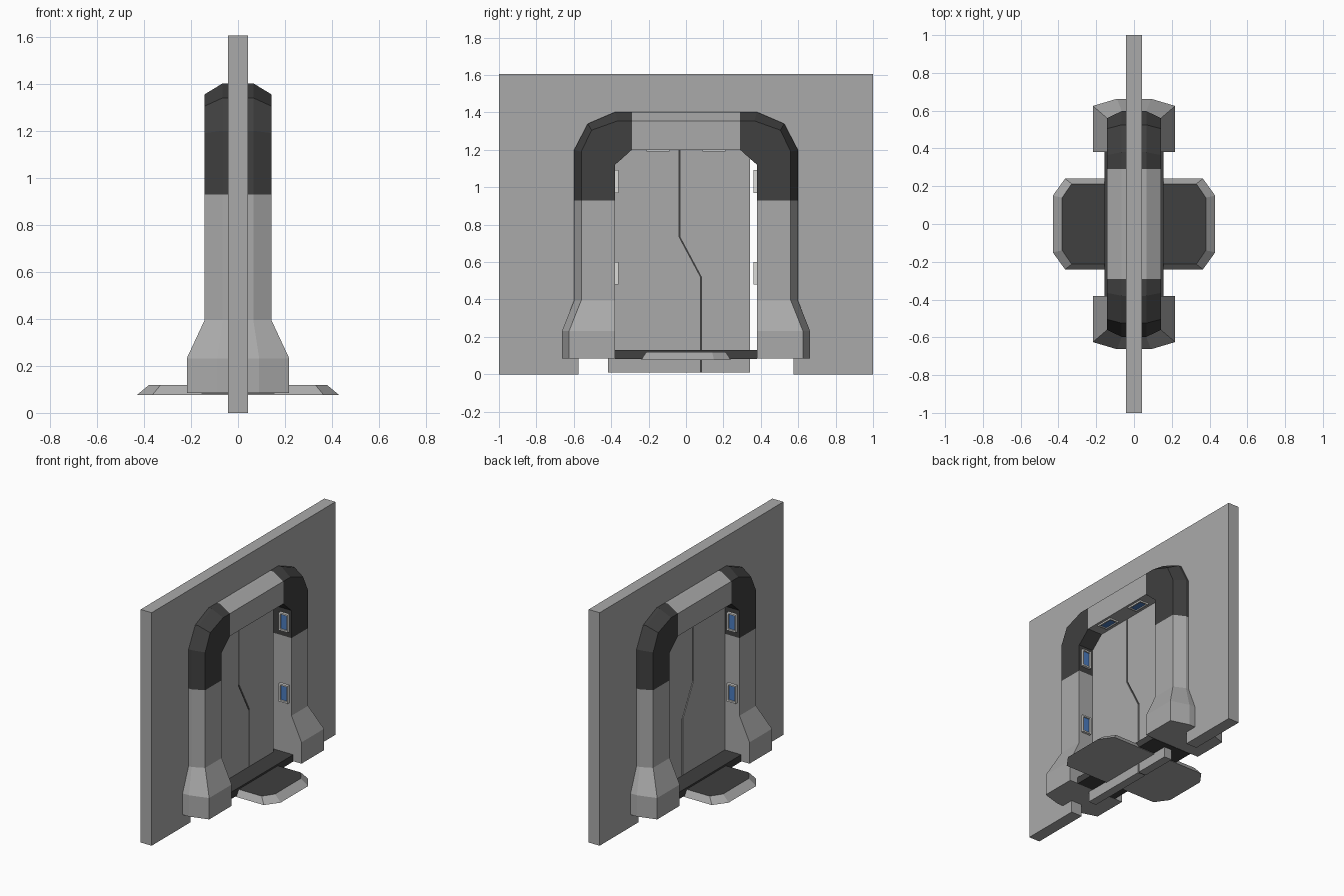
import bpy, bmesh
from mathutils import Vector

cube = bpy.data.objects.get("Cube")
if cube:
    bpy.data.objects.remove(cube, do_unlink=True)


def material(name, rgb):
    m = bpy.data.materials.new(name)
    m.use_nodes = True
    m.diffuse_color = (*rgb, 1)
    bsdf = next(n for n in m.node_tree.nodes if n.type == 'BSDF_PRINCIPLED')
    bsdf.inputs["Base Color"].default_value = (*rgb, 1)
    return m


GREY = material("mid grey", (0.40, 0.40, 0.40))
DARK = material("charcoal", (0.05, 0.05, 0.05))
PALE = material("pale frame", (0.72, 0.72, 0.70))
BLUE = material("blue glass", (0.07, 0.20, 0.52))


def finish(name, bm, *mats):
    bmesh.ops.recalc_face_normals(bm, faces=bm.faces)
    me = bpy.data.meshes.new(name)
    bm.to_mesh(me)
    bm.free()
    for m in mats:
        me.materials.append(m)
    ob = bpy.data.objects.new(name, me)
    bpy.context.collection.objects.link(ob)
    return ob


def loft(bm, rings, indices):
    """Closed skin through rings of points; indices colour each span."""
    vs = [[bm.verts.new(p) for p in r] for r in rings]
    n = len(vs[0])
    for a, b, mi in zip(vs, vs[1:], indices):
        for i in range(n):
            j = (i + 1) % n
            bm.faces.new((a[i], a[j], b[j], b[i])).material_index = mi
    bm.faces.new(vs[0])
    bm.faces.new(vs[-1]).material_index = indices[-1]


def slab(name, outline, half, mat):
    """Outline in (y, z), given thickness across x."""
    bm = bmesh.new()
    loft(bm, [[(x, y, z) for y, z in outline] for x in (-half, half)], [0])
    return finish(name, bm, mat)


# Wall with a doorway cut up from its lower edge
half_wall = [(1, 0), (1, 1.605), (-1, 1.605), (-1, 0)]
opening = [(-0.575, 0), (-0.575, 1.2), (-0.36, 1.36),
           (0.36, 1.36), (0.575, 1.2), (0.575, 0)]
slab("wall", half_wall + opening, 0.042, GREY)

# Door frame: inner, shoulder and outer (y, z), then half widths in x
stations = [
    ((0.38, 0.085), (0.625, 0.085), (0.663, 0.085), 0.218, 0.09),
    ((0.38, 0.232), (0.625, 0.232), (0.663, 0.232), 0.218, 0.09),
    ((0.38, 0.395), (0.56, 0.395), (0.598, 0.395), 0.142, 0.065),
    ((0.38, 0.93), (0.56, 0.93), (0.598, 0.93), 0.142, 0.065),
    ((0.38, 1.12), (0.56, 1.19), (0.598, 1.2), 0.142, 0.065),
    ((0.345, 1.15), (0.505, 1.305), (0.525, 1.34), 0.142, 0.065),
    ((0.31, 1.182), (0.365, 1.355), (0.38, 1.402), 0.142, 0.065),
    ((0.29, 1.2), (0.29, 1.355), (0.29, 1.402), 0.142, 0.065),
]


def ring(s, side):
    inner, mid, outer, w, tip = s
    pts = [(w, inner), (w, mid), (tip, outer),
           (-tip, outer), (-w, mid), (-w, inner)]
    return [(x, side * y, z) for x, (y, z) in pts]


bm = bmesh.new()
rings = [ring(s, 1) for s in stations] + [ring(s, -1) for s in reversed(stations)]
spans = [0, 0, 0, 1, 1, 1, 1]
loft(bm, rings, spans + [0] + spans[::-1])
finish("door_frame", bm, GREY, DARK)

# Two door leaves with a stepped seam, and a dark seal between them
seam = [(-0.035, 1.25), (-0.035, 0.735), (0.08, 0.52), (0.08, 0.01)]
GAP = 0.005
left_edge = [(y - GAP, z) for y, z in seam]
right_edge = [(y + GAP, z) for y, z in seam]
slab("door_leaf_front", left_edge + [(-0.417, 0.01), (-0.417, 1.25)], 0.03, GREY)
slab("door_leaf_back", right_edge + [(0.342, 0.01), (0.342, 1.25)], 0.03, GREY)
slab("door_seal", left_edge + right_edge[::-1], 0.022, DARK)

# Sill across the doorway
slab("sill", [(-0.38, 0.083), (0.38, 0.083), (0.38, 0.13), (-0.38, 0.13)], 0.155, DARK)


# Step plates on both sides: bevelled rim in grey, dark tread on top
def plate_ring(side, x, cx, y, cy, z):
    pts = [(0.03, -y), (cx, -y), (x, -cy), (x, cy), (cx, y), (0.03, y)]
    return [(side * px, py, z) for px, py in pts]


for side, label in ((1, "left"), (-1, "right")):
    bm = bmesh.new()
    loft(bm, [plate_ring(side, 0.43, 0.365, 0.24, 0.15, 0.076),
              plate_ring(side, 0.38, 0.33, 0.213, 0.14, 0.118)], [0])
    bm.faces.ensure_lookup_table()
    bm.faces[-1].material_index = 1
    finish("step_" + label, bm, GREY, DARK)


# Lamps: pale frame with a recessed blue pane
def lamp(name, centre, along, normal, depth):
    along, normal, centre = Vector(along), Vector(normal), Vector(centre)
    across = Vector((1, 0, 0))
    bm = bmesh.new()
    rect = [(-1, -1), (1, -1), (1, 1), (-1, 1)]
    steps = [(0.035, 0.061, -0.004), (0.035, 0.061, depth),
             (0.025, 0.051, depth), (0.025, 0.051, depth * 0.4)]
    loft(bm, [[centre + across * a * w + along * b * h + normal * d
               for a, b in rect] for w, h, d in steps], [0, 0, 0])
    bm.faces.ensure_lookup_table()
    bm.faces[-1].material_index = 1
    finish(name, bm, PALE, BLUE)


for sx, label in ((1, "left"), (-1, "right")):
    for sy, end in ((-1, "front"), (1, "back")):
        for z, level in ((1.03, "upper"), (0.54, "lower")):
            lamp(f"{level}_lamp_{label}_{end}", (sx * 0.09, sy * 0.38, z),
                 (0, 0, 1), (0, -sy, 0), 0.018)
        lamp(f"top_lamp_{label}_{end}", (sx * 0.09, sy * 0.15, 1.2),
             (0, 1, 0), (0, 0, -1), 0.01)
